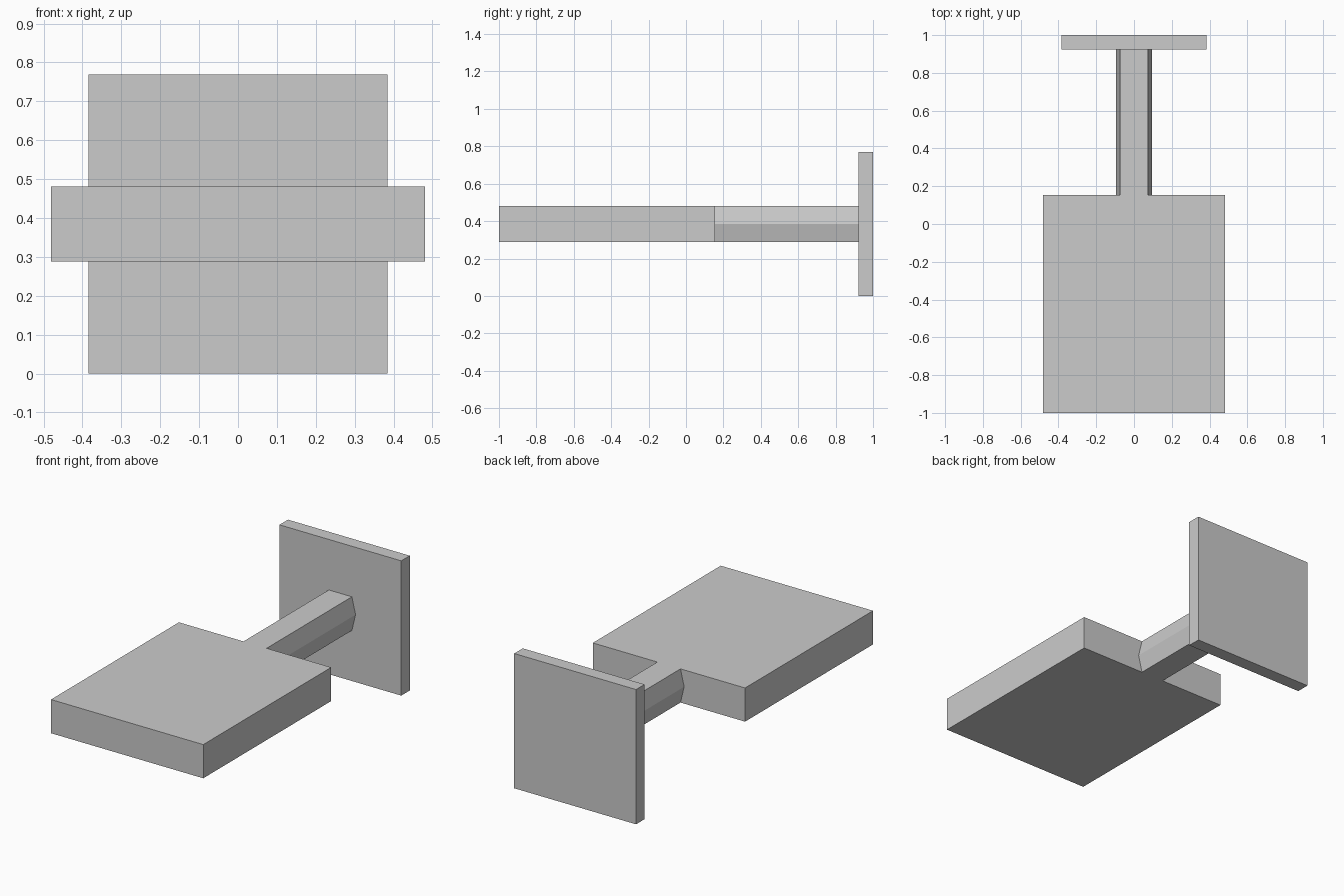
import bpy
import bmesh

cube = bpy.data.objects.get("Cube")
if cube:
    bpy.data.objects.remove(cube, do_unlink=True)

U = 2 / 26  # base module: overall length is 26 modules
MID_Z = 5 * U

grey = bpy.data.materials.new("plain_grey")
grey.use_nodes = True
colour = (0.6, 0.6, 0.6, 1)
grey.diffuse_color = colour
grey.node_tree.nodes["Principled BSDF"].inputs["Base Color"].default_value = colour


def extrude_profile(name, profile, y0, y1):
    """Sweep an x/z outline (centred on the mid height) from y0 to y1."""
    bm = bmesh.new()
    face = bm.faces.new([bm.verts.new((x, y0, MID_Z + z)) for x, z in profile])
    new = bmesh.ops.extrude_face_region(bm, geom=[face])["geom"]
    verts = [v for v in new if isinstance(v, bmesh.types.BMVert)]
    bmesh.ops.translate(bm, verts=verts, vec=(0, y1 - y0, 0))
    bmesh.ops.recalc_face_normals(bm, faces=bm.faces)
    mesh = bpy.data.meshes.new(name)
    bm.to_mesh(mesh)
    bm.free()
    mesh.materials.append(grey)
    obj = bpy.data.objects.new(name, mesh)
    bpy.context.collection.objects.link(obj)
    return obj


def rectangle(w, h):
    return [(-w / 2, -h / 2), (w / 2, -h / 2), (w / 2, h / 2), (-w / 2, h / 2)]


thick = 2.5 * U
body_back = -1 + 15 * U
plate_front = 1 - U

# Flat slab body at the front
extrude_profile("body_slab", rectangle(12.5 * U, thick), -1, body_back)

# Six-sided arm, widest at mid height
flat, wide, half = 0.073, thick / 2, thick / 2
arm = [(-flat, -half), (flat, -half), (wide, 0),
       (flat, half), (-flat, half), (-wide, 0)]
extrude_profile("connecting_arm", arm, body_back, plate_front)

# Upright square plate at the back
extrude_profile("back_plate", rectangle(10 * U, 10 * U), plate_front, 1)
